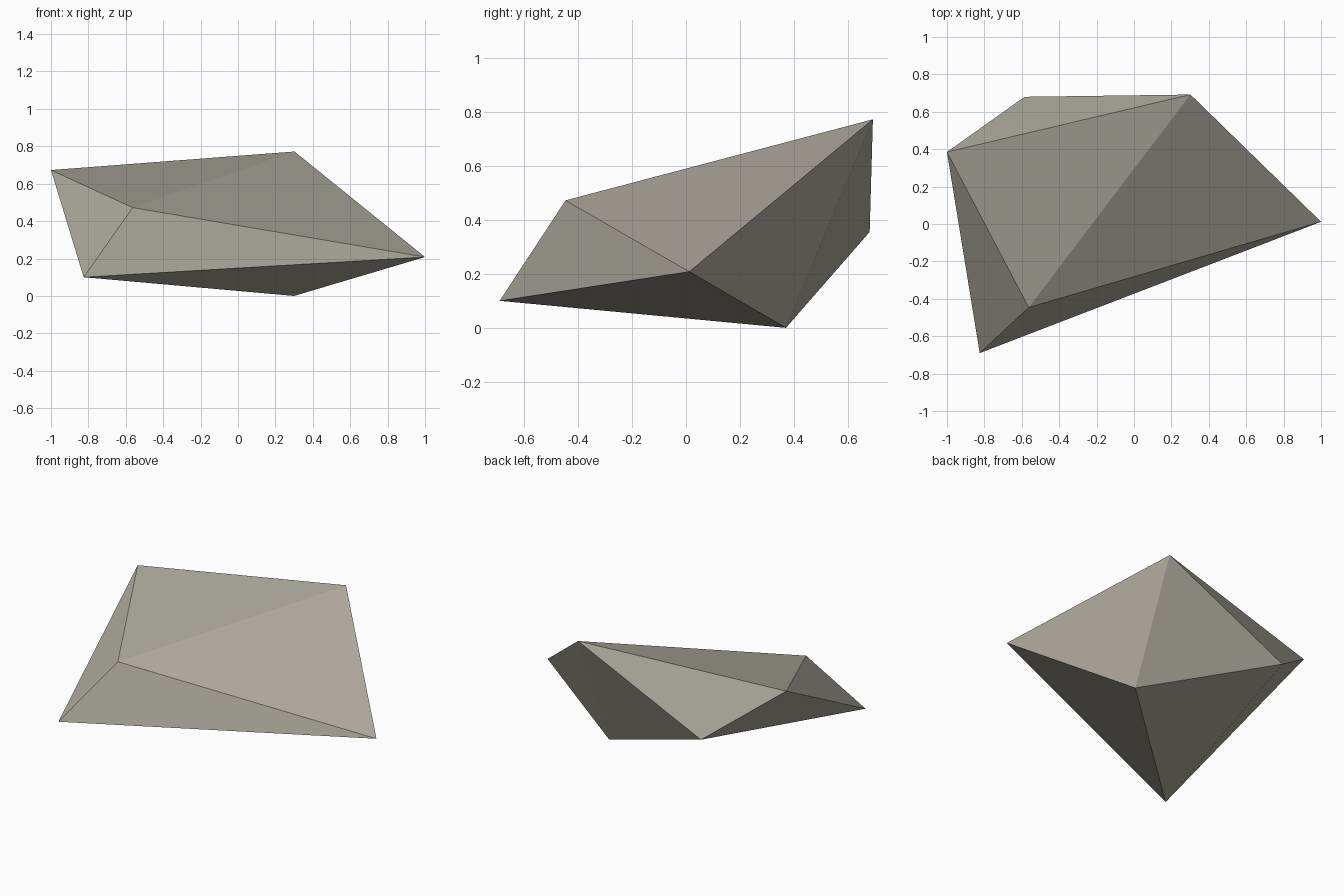
import bpy
import bmesh

if "Cube" in bpy.data.objects:
    bpy.data.objects.remove(bpy.data.objects["Cube"])

# Flat warm grey stone
stone = bpy.data.materials.new("warm_grey_stone")
stone.diffuse_color = (0.41, 0.39, 0.33, 1.0)
stone.use_nodes = True
stone.node_tree.nodes["Principled BSDF"].inputs["Base Color"].default_value = stone.diffuse_color

# Corners of the faceted rock
corners = {
    "left": (-1.0, 0.385, 0.673),
    "peak": (0.302, 0.692, 0.772),
    "right": (1.0, 0.012, 0.208),
    "shoulder": (-0.563, -0.446, 0.472),
    "front": (-0.825, -0.69, 0.10),
    "base": (0.30, 0.37, 0.0),
    "back": (-0.585, 0.68, 0.355),
}

# Triangular facets
facets = [
    ("left", "shoulder", "peak"), ("shoulder", "right", "peak"),       # top
    ("left", "front", "shoulder"), ("shoulder", "front", "right"),     # front bevels
    ("right", "base", "peak"), ("peak", "base", "back"),               # back right
    ("peak", "back", "left"), ("left", "back", "front"),               # back left
    ("front", "base", "right"), ("front", "back", "base"),             # underside
]

bm = bmesh.new()
verts = {name: bm.verts.new(co) for name, co in corners.items()}
for facet in facets:
    bm.faces.new([verts[name] for name in facet])
bmesh.ops.recalc_face_normals(bm, faces=bm.faces[:])

mesh = bpy.data.meshes.new("rock")
bm.to_mesh(mesh)
bm.free()
mesh.materials.append(stone)
rock = bpy.data.objects.new("rock", mesh)
bpy.context.collection.objects.link(rock)
